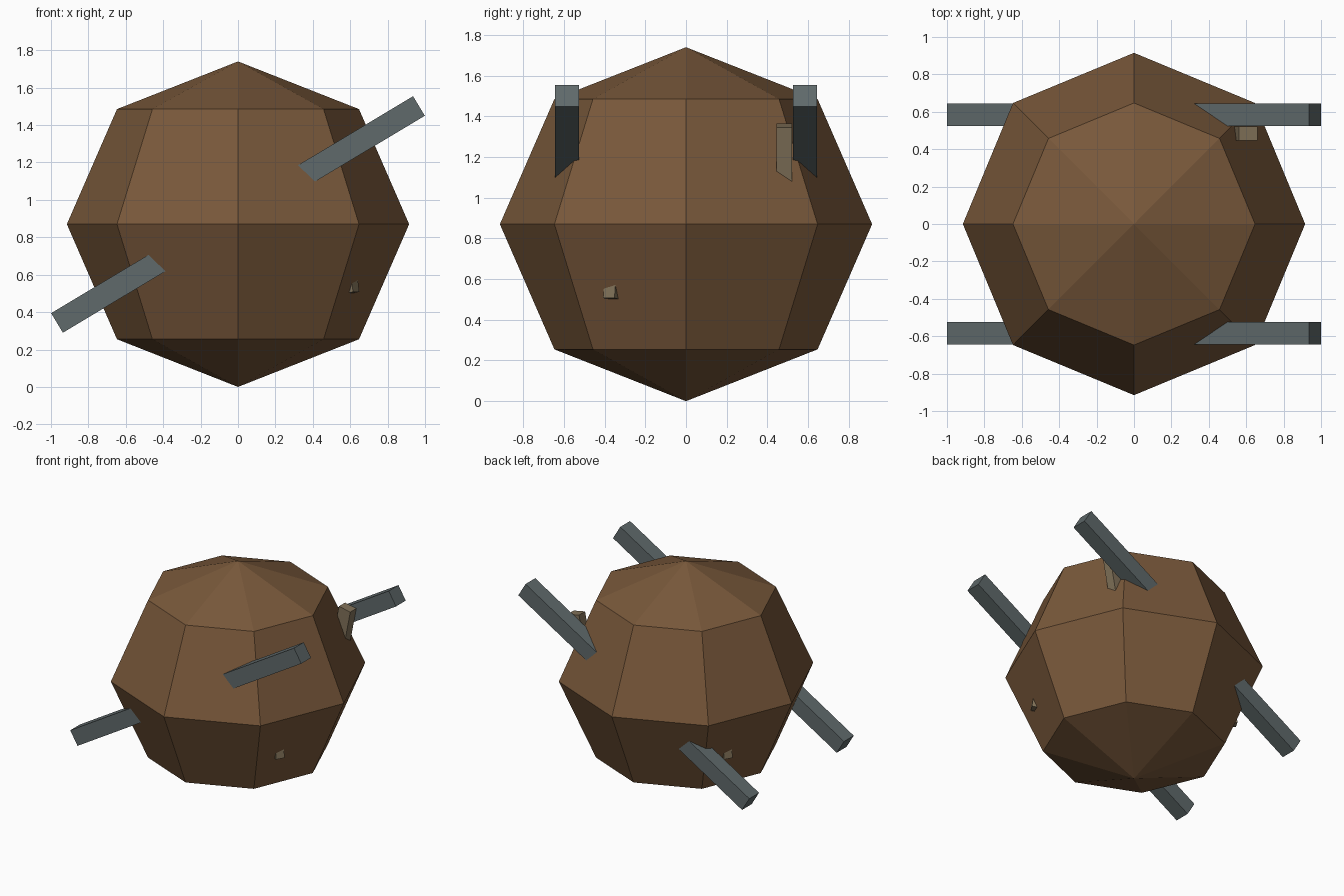
import bpy, bmesh, math
from mathutils import Matrix, Vector

if "Cube" in bpy.data.objects:
    bpy.data.objects.remove(bpy.data.objects["Cube"])


def material(name, rgb):
    m = bpy.data.materials.new(name)
    m.diffuse_color = (*rgb, 1.0)
    m.use_nodes = True
    m.node_tree.nodes["Principled BSDF"].inputs["Base Color"].default_value = m.diffuse_color
    return m


BROWN = material("brown", (0.19, 0.098, 0.043))
GREY = material("slate grey", (0.115, 0.142, 0.146))
TAN = material("tan wood", (0.22, 0.168, 0.10))


def finish(name, bm, mat):
    mesh = bpy.data.meshes.new(name)
    bm.to_mesh(mesh)
    bm.free()
    mesh.materials.append(mat)
    obj = bpy.data.objects.new(name, mesh)
    bpy.context.collection.objects.link(obj)
    return obj


def box(name, size, matrix, mat):
    bm = bmesh.new()
    bmesh.ops.create_cube(bm, size=1.0, matrix=matrix @ Matrix.Diagonal((*size, 1.0)))
    return finish(name, bm, mat)


def rot(degrees, axis):
    return Matrix.Rotation(math.radians(degrees), 4, axis)


# Body: faceted eight-sided ball, slightly squashed
bm = bmesh.new()
bmesh.ops.create_uvsphere(bm, u_segments=8, v_segments=4, radius=0.915)
bmesh.ops.scale(bm, vec=(1, 1, 0.87 / 0.915), verts=bm.verts)
bmesh.ops.translate(bm, vec=(0, 0, 0.87), verts=bm.verts)
finish("body", bm, BROWN)

# Two long bars running diagonally through the body
for side, y in (("front", -0.585), ("back", 0.585)):
    box(side + "_bar", (2.256, 0.12, 0.122),
        Matrix.Translation((0, y, 0.922)) @ rot(-30.94, 'Y'), GREY)

# Upper peg leaning out beside the back bar
box("upper_peg", (0.10, 0.075, 0.40),
    Matrix.Translation((0.61, 0.483, 1.355)) @ rot(11, 'Y')
    @ Matrix.Translation((0, 0, -0.20)), TAN)

# Two lower pegs whose bottom ends poke out, opposite each other
for name, turn in (("right_lower_peg", 0), ("left_lower_peg", 180)):
    box(name, (0.065, 0.065, 0.24),
        rot(turn - 31, 'Z') @ Matrix.Translation((0.705, 0, 0.503)) @ rot(-8, 'Y')
        @ Matrix.Translation((0, 0, 0.12)), TAN)
